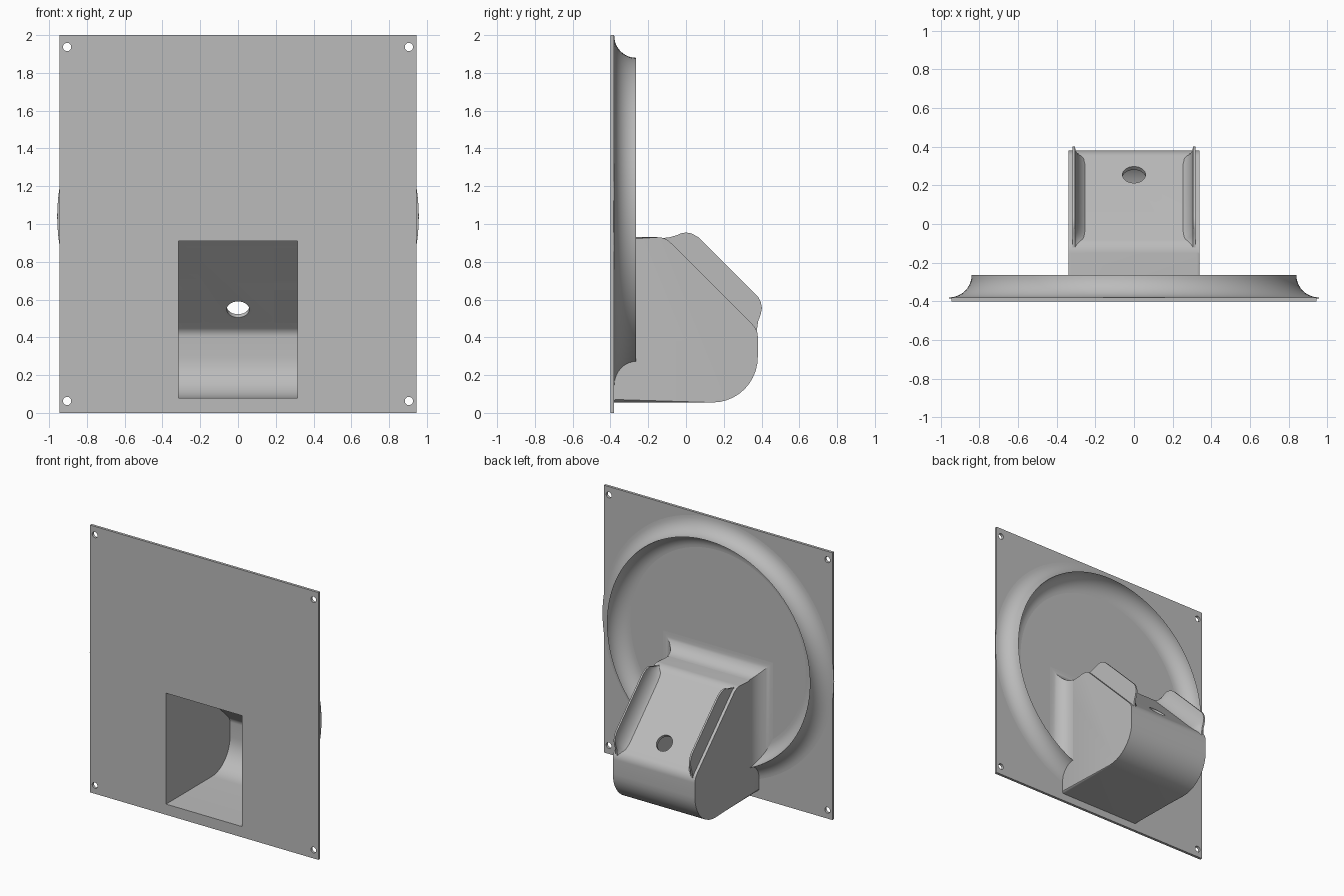
import bpy, bmesh
from math import sin, cos, pi, radians
from mathutils import Vector

if "Cube" in bpy.data.objects:
    bpy.data.objects.remove(bpy.data.objects["Cube"], do_unlink=True)

grey = bpy.data.materials.new("plain_grey")
grey.use_nodes = True
colour = (0.5, 0.5, 0.5, 1)
grey.diffuse_color = colour
grey.node_tree.nodes["Principled BSDF"].inputs["Base Color"].default_value = colour

BACK, CREST, R = -0.38, -0.265, 0.115   # plate back, ridge crest, fillet radius
HALF = 0.34                             # half width of the housing


def loft(name, rings, loop=False, bevel=0):
    """Skin closed cross-sections; cap the ends unless they form a loop."""
    bm = bmesh.new()
    rows = [[bm.verts.new(p) for p in ring] for ring in rings]
    n = len(rows[0])
    pairs = list(zip(rows, rows[1:])) + ([(rows[-1], rows[0])] if loop else [])
    for a, b in pairs:
        for i in range(n):
            j = (i + 1) % n
            bm.faces.new((a[i], a[j], b[j], b[i]))
    if not loop:
        caps = [bm.faces.new(rows[0]), bm.faces.new(rows[-1])]
        if bevel:
            rim = list({e for f in caps for e in f.edges})
            bmesh.ops.bevel(bm, geom=rim, offset=bevel, segments=3,
                            profile=0.5, affect='EDGES')
    bmesh.ops.recalc_face_normals(bm, faces=bm.faces)
    mesh = bpy.data.meshes.new(name)
    bm.to_mesh(mesh)
    bm.free()
    obj = bpy.data.objects.new(name, mesh)
    bpy.context.collection.objects.link(obj)
    mesh.materials.append(grey)
    return obj


def prism(name, profile, half, bevel=0):
    return loft(name, [[(x, y, z) for y, z in profile] for x in (-half, half)], bevel=bevel)


def rounded(corners, steps=10):
    """Polygon from (y, z, radius) corners, each rounded by an arc."""
    out = []
    for i, (y, z, r) in enumerate(corners):
        p = Vector((y, z))
        if not r:
            out.append(p)
            continue
        a = (Vector(corners[i - 1][:2]) - p).normalized()
        b = (Vector(corners[(i + 1) % len(corners)][:2]) - p).normalized()
        half = a.angle(b) / 2
        centre = p + (a + b).normalized() * r / sin(half)
        start = p + a * (r * cos(half) / sin(half)) - centre
        end = p + b * (r * cos(half) / sin(half)) - centre
        sweep = start.angle(end)
        for k in range(steps + 1):
            t = k / steps
            out.append(centre + (start * sin((1 - t) * sweep) + end * sin(t * sweep)) / sin(sweep))
    return out


def rod(name, radius, place, tilt):
    bpy.ops.mesh.primitive_cylinder_add(vertices=40, radius=radius, depth=0.2,
                                        location=place, rotation=(tilt, 0, 0))
    bpy.context.object.name = name
    return bpy.context.object


def cut(obj, cutters):
    bpy.context.view_layer.objects.active = obj
    for c in cutters:
        c.hide_render = True
        m = obj.modifiers.new("cut", 'BOOLEAN')
        m.operation, m.solver, m.object = 'DIFFERENCE', 'EXACT', c
        bpy.ops.object.modifier_apply(modifier=m.name)


# Mounting plate
plate = prism("mounting_plate", [(-0.4, 0), (BACK, 0), (BACK, 2), (-0.4, 2)], 0.945)

# Circular ridge with concave flanks
arc = [i * pi / 20 for i in range(11)]
section = [(0.84 + R * (1 - cos(t)) * 1.02, CREST - R * sin(t)) for t in reversed(arc)]
section += [(0.84 - R * (1 - cos(t)), CREST - R * sin(t)) for t in arc[1:]]
section += [(0.725, -0.386), (0.957, -0.386)]
turns = [2 * pi * i / 120 for i in range(120)]
ridge = loft("round_ridge", [[(r * sin(a), y, 1.04 + r * cos(a)) for r, y in section]
                             for a in turns], loop=True)

# Housing with rounded outline
outline = rounded([(-0.39, 0.055, 0), (0.38, 0.055, 0.24), (0.38, 0.44, 0.09),
                   (-0.11, 0.93, 0.1), (-0.39, 0.93, 0)])
housing = prism("housing", outline, HALF, bevel=0.016)

# Collar that blends the housing into the plate
flare = [(R * (1 - cos(t)), CREST - R * sin(t)) for t in arc]
flare += [(R, -0.388), (-0.01, -0.388), (-0.01, CREST)]
collar = loft("housing_collar", [
    [(s * (HALF + d), y, 0.27 if low else 0.93 + d) for d, y in flare]
    for s, low in ((-1, True), (-1, False), (1, False), (1, True))])

# Side lips on the sloping face, curved inside
tip = [(-0.13, 0.925), (-0.09, 0.929), (-0.05, 0.94), (-0.025, 0.951), (0, 0.955),
       (0.03, 0.95), (0.065, 0.93), (0.22, 0.777), (0.38, 0.617), (0.395, 0.59),
       (0.402, 0.555), (0.395, 0.52), (0.382, 0.485), (0.377, 0.45), (0.372, 0.42)]
layers = [(0.318, 0), (0.318, 1)] + [(0.305 - R * (1 - cos(t)), 1 - sin(t)) for t in arc]
lips = []
for side, word in ((1, "left"), (-1, "right")):
    rings = []
    for y, z in tip:
        drop = (y + z - 0.785) / 2
        rings.append([(side * x, y - drop * (1 - k), z - drop * (1 - k)) for x, k in layers])
    lips.append(loft(word + "_lip", rings))

# Hollow inside, drain hole and screw holes
hollow = prism("hollow_cutter", rounded([
    (-0.5, 0.08, 0), (0.355, 0.08, 0.215), (0.355, 0.43, 0.06),
    (-0.125, 0.91, 0), (-0.5, 0.91, 0)]), 0.315)
hole = rod("slope_hole_cutter", 0.06, (0, 0.25, 0.56), radians(-45))
screws = [rod("screw_cutter", 0.022, (x, -0.39, z), radians(90))
          for x in (-0.905, 0.905) for z in (0.063, 1.937)]
cut(plate, [hollow] + screws)
cut(ridge, [hollow])
cut(housing, [hollow, hole])
for c in [hollow, hole] + screws:
    bpy.data.objects.remove(c, do_unlink=True)

# Smooth curved surfaces, keep sharp edges
bpy.ops.object.select_all(action='DESELECT')
for obj in [plate, ridge, housing, collar] + lips:
    obj.select_set(True)
bpy.context.view_layer.objects.active = plate
bpy.ops.object.shade_smooth_by_angle(angle=radians(30))
